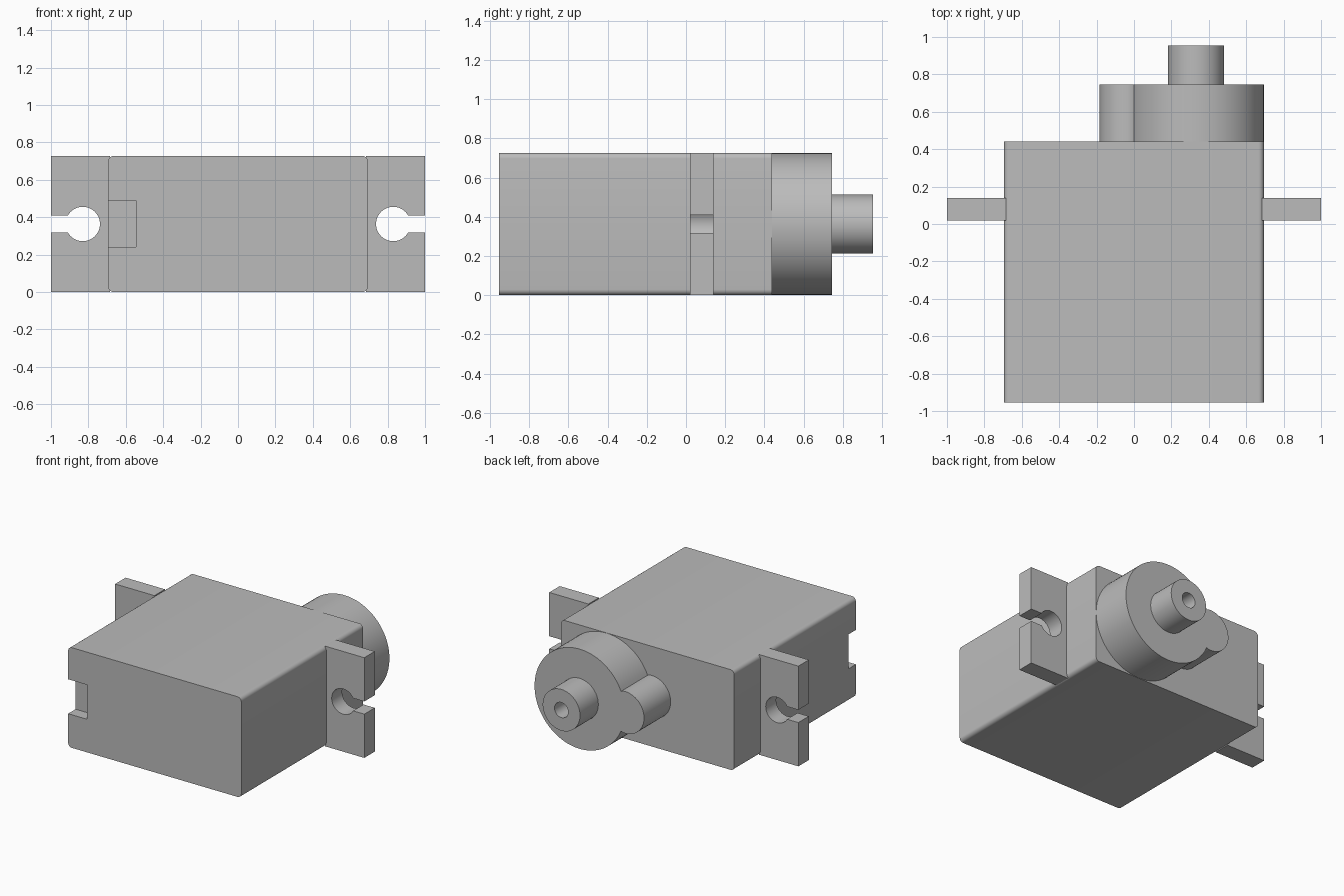
import bpy, bmesh
from math import pi, sin, cos, asin, atan2, radians
from mathutils import Vector

cube = bpy.data.objects.get("Cube")
if cube:
    bpy.data.objects.remove(cube, do_unlink=True)

grey = bpy.data.materials.new("plain grey")
grey.use_nodes = True
colour = (0.5, 0.5, 0.5, 1)
grey.diffuse_color = colour
grey.node_tree.nodes["Principled BSDF"].inputs["Base Color"].default_value = colour

HEIGHT = 0.727
MID = HEIGHT / 2
HALF_W = 0.695
BACK = 0.44


def arc(cx, cz, r, start, end, steps):
    return [(cx + r * cos(start + (end - start) * i / steps),
             cz + r * sin(start + (end - start) * i / steps)) for i in range(steps + 1)]


def finish(name, bm):
    bmesh.ops.recalc_face_normals(bm, faces=bm.faces)
    mesh = bpy.data.meshes.new(name)
    bm.to_mesh(mesh)
    bm.free()
    mesh.materials.append(grey)
    obj = bpy.data.objects.new(name, mesh)
    bpy.context.collection.objects.link(obj)
    return obj


def prism(name, outline, y0, y1):
    """Extrude an x-z outline from y0 to y1."""
    bm = bmesh.new()
    face = bm.faces.new([bm.verts.new((x, y0, z)) for x, z in outline])
    ext = bmesh.ops.extrude_face_region(bm, geom=[face])["geom"]
    bmesh.ops.translate(bm, vec=(0, y1 - y0, 0),
                        verts=[v for v in ext if isinstance(v, bmesh.types.BMVert)])
    return finish(name, bm)


def smooth(obj):
    bpy.ops.object.select_all(action="DESELECT")
    obj.select_set(True)
    bpy.context.view_layer.objects.active = obj
    bpy.ops.object.shade_smooth_by_angle(angle=radians(30))


# Case with rounded long edges
R = 0.03
outline = []
for k, (sx, top) in enumerate([(1, 1), (-1, 1), (-1, 0), (1, 0)]):
    cz = HEIGHT - R if top else R
    outline += arc(sx * (HALF_W - R), cz, R, k * pi / 2, (k + 1) * pi / 2, 6)
case = prism("case", outline, -0.955, BACK)

# Cable notch in the front corner of the case
cutter = prism("notch_cutter", [(-0.8, 0.24), (-0.545, 0.24), (-0.545, 0.49), (-0.8, 0.49)],
               -1.05, -0.87)
cutter.hide_render = True
cut = case.modifiers.new("cable notch", "BOOLEAN")
cut.operation = "DIFFERENCE"
cut.solver = "EXACT"
cut.object = cutter
bpy.context.view_layer.objects.active = case
bpy.ops.object.modifier_apply(modifier=cut.name)
bpy.data.objects.remove(cutter, do_unlink=True)
smooth(case)

# Mounting lugs with keyhole slots open at the outer end
HOLE_X, HOLE_R, SLOT = 0.83, 0.092, 0.046
a = asin(SLOT / HOLE_R)
for side, sx in (("left", 1), ("right", -1)):
    pts = [(1, MID + SLOT), (1, HEIGHT), (0.685, HEIGHT), (0.685, 0), (1, 0), (1, MID - SLOT)]
    pts += arc(HOLE_X, MID, HOLE_R, 2 * pi - a, a, 40)
    lug = prism(side + "_mounting_lug", [(sx * x, z) for x, z in pts], 0.02, 0.14)
    smooth(lug)

# Gear housing: one large round merged with a small one
BIG_X, BIG_R, SMALL_X, SMALL_R = 0.332, 0.362, -0.033, 0.152
cross_z = (BIG_R ** 2 - BIG_X ** 2) ** 0.5
big_a = atan2(cross_z, -BIG_X)
small_a = atan2(cross_z, -SMALL_X)
housing_outline = arc(BIG_X, MID, BIG_R, -big_a, big_a, 72)
housing_outline += arc(SMALL_X, MID, SMALL_R, small_a, 2 * pi - small_a, 32)[1:-1]
smooth(prism("gear_housing", housing_outline, BACK, 0.745))

# Output shaft with a blind screw hole, turned about the y axis
bm = bmesh.new()
profile = [(0.15, 0.74), (0.15, 0.955), (0.055, 0.955), (0.055, 0.75), (0, 0.75)]
verts = [bm.verts.new((BIG_X + r, y, MID)) for r, y in profile]
edges = [bm.edges.new(pair) for pair in zip(verts, verts[1:])]
bmesh.ops.spin(bm, geom=verts + edges, cent=Vector((BIG_X, 0, MID)), axis=(0, 1, 0),
               angle=2 * pi, steps=48)
bmesh.ops.remove_doubles(bm, verts=bm.verts, dist=0.0005)
smooth(finish("output_shaft", bm))
